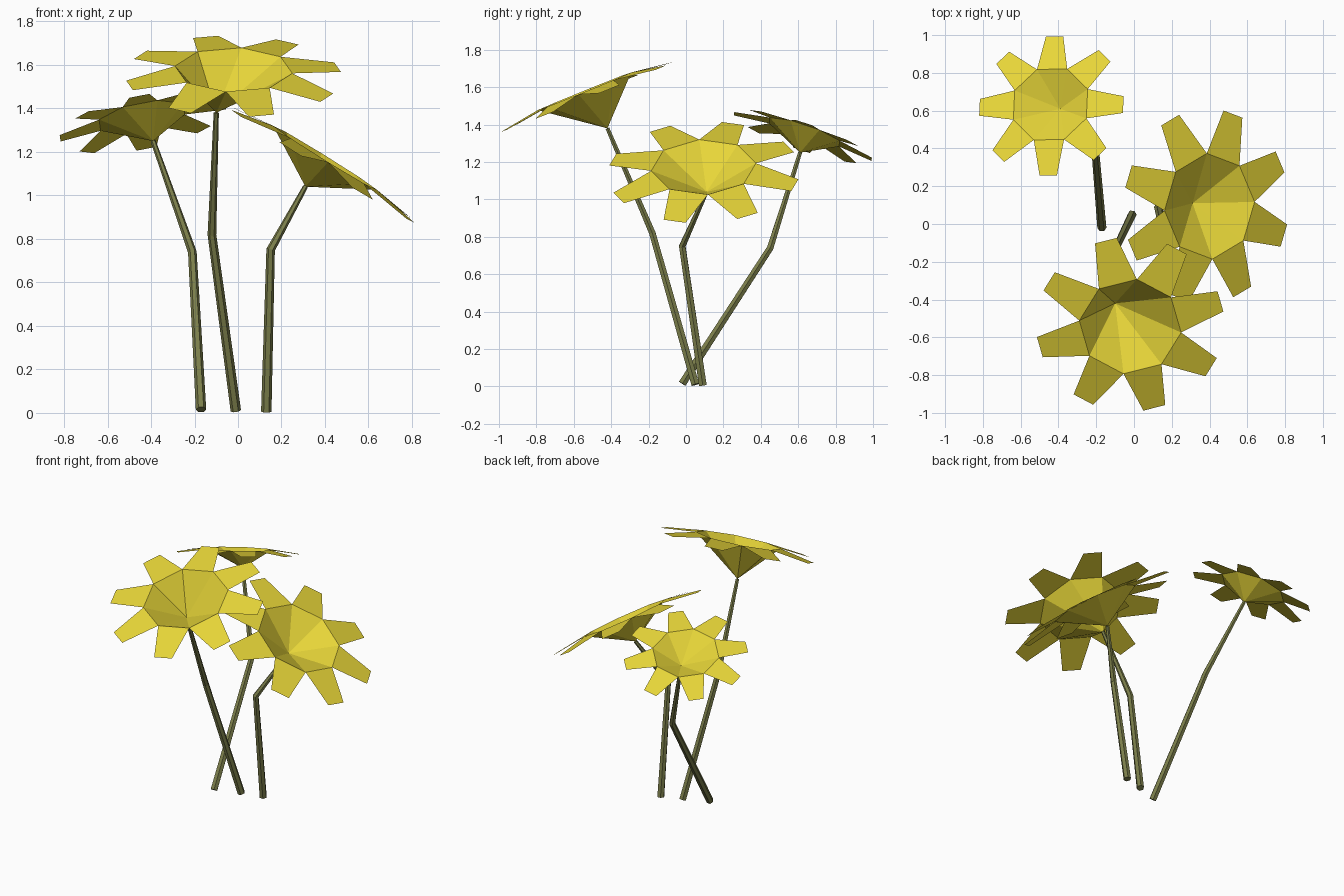
import bpy, bmesh, math
from mathutils import Vector

if "Cube" in bpy.data.objects:
    bpy.data.objects.remove(bpy.data.objects["Cube"])

def material(name, rgb):
    m = bpy.data.materials.new(name)
    m.diffuse_color = (*rgb, 1)
    m.use_nodes = True
    m.node_tree.nodes["Principled BSDF"].inputs["Base Color"].default_value = m.diffuse_color
    return m

YELLOW = material("petal_yellow", (0.80, 0.67, 0.04))
GREEN = material("stem_green", (0.20, 0.21, 0.07))

def finish(bm, name, mat):
    me = bpy.data.meshes.new(name)
    bm.to_mesh(me)
    bm.free()
    me.materials.append(mat)
    bpy.context.collection.objects.link(bpy.data.objects.new(name, me))

def frame(n):
    """Two axes in the plane across n, the first one following world x."""
    n = n.normalized()
    u = (Vector((1, 0, 0)) - n * n.x).normalized()
    return n, u, n.cross(u)

# bent, tapering stem with six sides
def stem(name, path, radii=(0.024, 0.020, 0.012), sides=6):
    bm = bmesh.new()
    pts = [Vector(p) for p in path]
    d = [(pts[1] - pts[0]).normalized(), (pts[2] - pts[1]).normalized()]
    rings = []
    for p, r, axis in zip(pts, radii, (d[0], d[0] + d[1], d[1])):
        _, u, v = frame(axis)
        rings.append([bm.verts.new(p + r * (u * math.cos(a) + v * math.sin(a)))
                      for a in (2 * math.pi * i / sides for i in range(sides))])
    for lo, hi in zip(rings, rings[1:]):
        for i in range(sides):
            j = (i + 1) % sides
            bm.faces.new((lo[i], lo[j], hi[j], hi[i]))
    bm.faces.new(rings[0][::-1])
    bm.faces.new(rings[-1])
    finish(bm, name, GREEN)

# open eight-sided cup with one drooping petal on every rim edge
def head(name, apex, centre, normal, r, turn):
    bm = bmesh.new()
    n, u, v = frame(Vector(normal))
    c = Vector(centre)
    tip = bm.verts.new(apex)
    def radial(a):
        return u * math.cos(a) + v * math.sin(a)
    start, step = math.radians(turn), math.pi / 4
    rim = [bm.verts.new(c + r * radial(start + step * i)) for i in range(8)]
    for i in range(8):
        a, b = rim[i], rim[(i + 1) % 8]
        bm.faces.new((tip, a, b))
        mid = start + step * (i + 0.5)
        end = c + r * (1.82 * radial(mid) - 0.12 * n)
        side = 0.22 * r * radial(mid + math.pi / 2)
        bm.faces.new((a, bm.verts.new(end - side), bm.verts.new(end + side), b))
    finish(bm, name, YELLOW)

# name, base, knee, stem top, rim centre, facing, rim radius, rim turn
FLOWERS = [
    ("front", (-0.01, 0.05, 0.01), (-0.12, -0.18, 0.82), (-0.10, -0.42, 1.38),
     (-0.02, -0.543, 1.578), (0.015, -0.405, 1), 0.272, -7.5),
    ("right", (0.13, 0.09, 0.005), (0.15, -0.02, 0.75), (0.31, 0.11, 1.04),
     (0.40, 0.094, 1.173), (0.62, -0.04, 1), 0.281, 3.5),
    ("back", (-0.17, -0.02, 0.015), (-0.21, 0.45, 0.74), (-0.39, 0.61, 1.25),
     (-0.442, 0.633, 1.36), (-0.20, 0.34, 1), 0.213, 20),
]
for name, base, knee, top, centre, facing, r, turn in FLOWERS:
    stem(name + "_stem", (base, knee, top))
    head(name + "_flower_head", top, centre, facing, r, turn)
